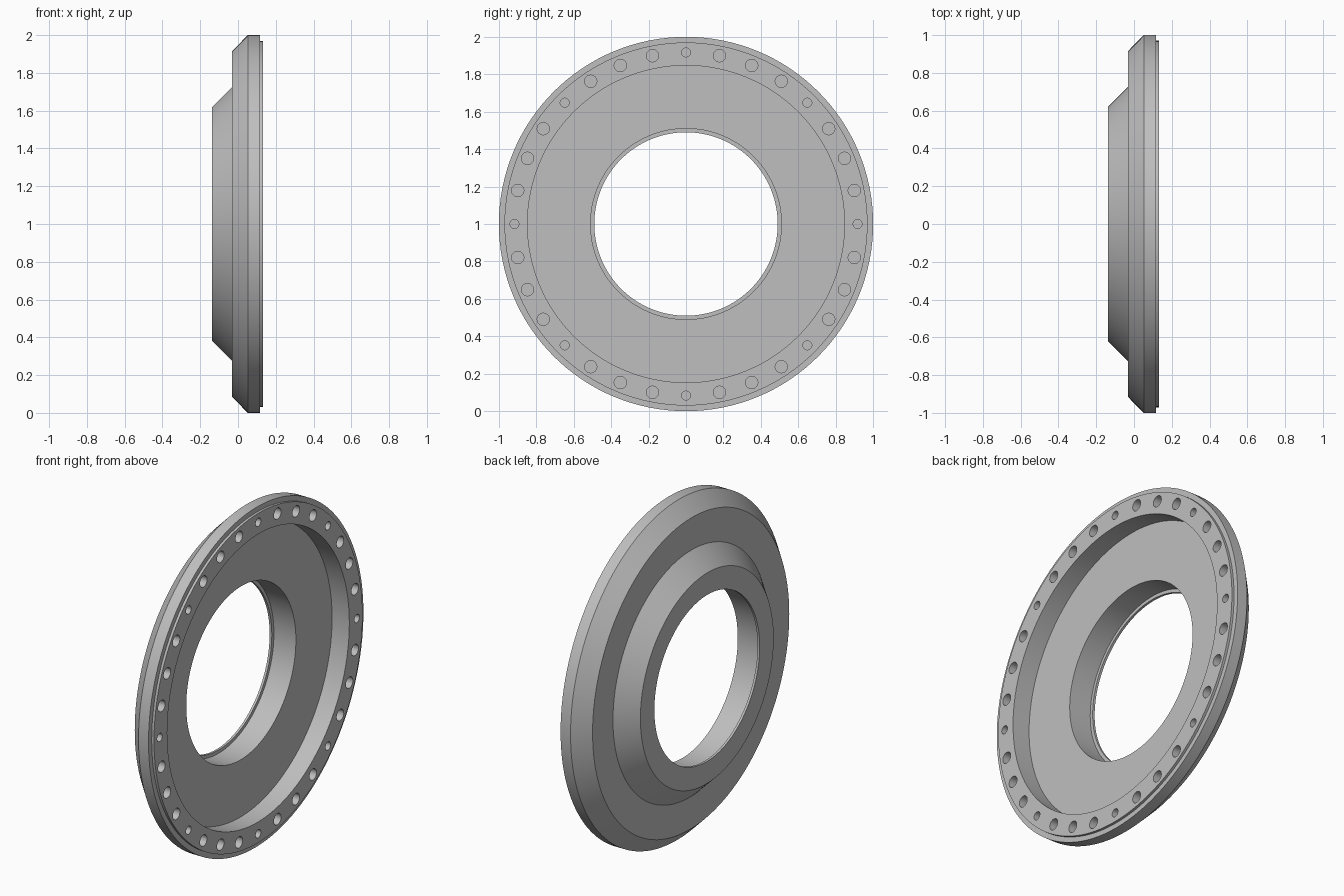
import bpy, bmesh, math
from mathutils import Matrix, Vector

if "Cube" in bpy.data.objects:
    bpy.data.objects.remove(bpy.data.objects["Cube"])

SEGMENTS = 128
CENTRE = Vector((0, 0, 1))

grey = bpy.data.materials.new("plain grey")
grey.use_nodes = True
colour = (0.52, 0.52, 0.52, 1)
grey.diffuse_color = colour
grey.node_tree.nodes["Principled BSDF"].inputs["Base Color"].default_value = colour


def make_object(name, bm):
    bmesh.ops.recalc_face_normals(bm, faces=bm.faces)
    mesh = bpy.data.meshes.new(name)
    bm.to_mesh(mesh)
    bm.free()
    mesh.materials.append(grey)
    obj = bpy.data.objects.new(name, mesh)
    bpy.context.collection.objects.link(obj)
    return obj


# Flange ring: closed (x, radius) profile turned about the x axis
profile = [
    (-0.137, 0.49), (-0.137, 0.62), (-0.032, 0.725),   # raised hub cone
    (-0.032, 0.915), (0.052, 1.0), (0.117, 1.0),       # bevelled outer rim
    (0.117, 0.97), (0.132, 0.97), (0.132, 0.847),      # raised bolting face
    (0.02, 0.847), (0.02, 0.51),                       # recess wall and floor
    (-0.123, 0.51), (-0.123, 0.49),                    # bore with thin lip
]
bm = bmesh.new()
verts = [bm.verts.new((x, 0, 1 + r)) for x, r in profile]
edges = [bm.edges.new((a, b)) for a, b in zip(verts, verts[1:] + verts[:1])]
bmesh.ops.spin(bm, geom=verts + edges, cent=CENTRE, axis=(1, 0, 0),
               angle=math.tau, steps=SEGMENTS, use_merge=True)
bmesh.ops.remove_doubles(bm, verts=bm.verts, dist=0.0001)
flange = make_object("flange_ring", bm)

# Bolt hole cutters: every fourth hole is smaller
HOLES = 32
FACE_X, DEPTH = 0.132, 0.07
bm = bmesh.new()
for i in range(HOLES):
    radius = 0.024 if i % 4 == 0 else 0.033
    place = (Matrix.Translation(CENTRE)
             @ Matrix.Rotation(math.tau * i / HOLES, 4, 'X')
             @ Matrix.Translation((FACE_X, 0, 0.917))
             @ Matrix.Rotation(math.pi / 2, 4, 'Y'))
    bmesh.ops.create_cone(bm, cap_ends=True, segments=24, radius1=radius,
                          radius2=radius, depth=2 * DEPTH, matrix=place)
cutter = make_object("bolt_hole_cutter", bm)
cutter.hide_render = True

# Cut the blind holes, then discard the cutter
bpy.ops.object.select_all(action='DESELECT')
flange.select_set(True)
bpy.context.view_layer.objects.active = flange
cut = flange.modifiers.new("bolt_holes", 'BOOLEAN')
cut.operation = 'DIFFERENCE'
cut.solver = 'EXACT'
cut.object = cutter
bpy.ops.object.modifier_apply(modifier=cut.name)
bpy.data.objects.remove(cutter)

bpy.ops.object.shade_smooth_by_angle(angle=math.radians(25))
